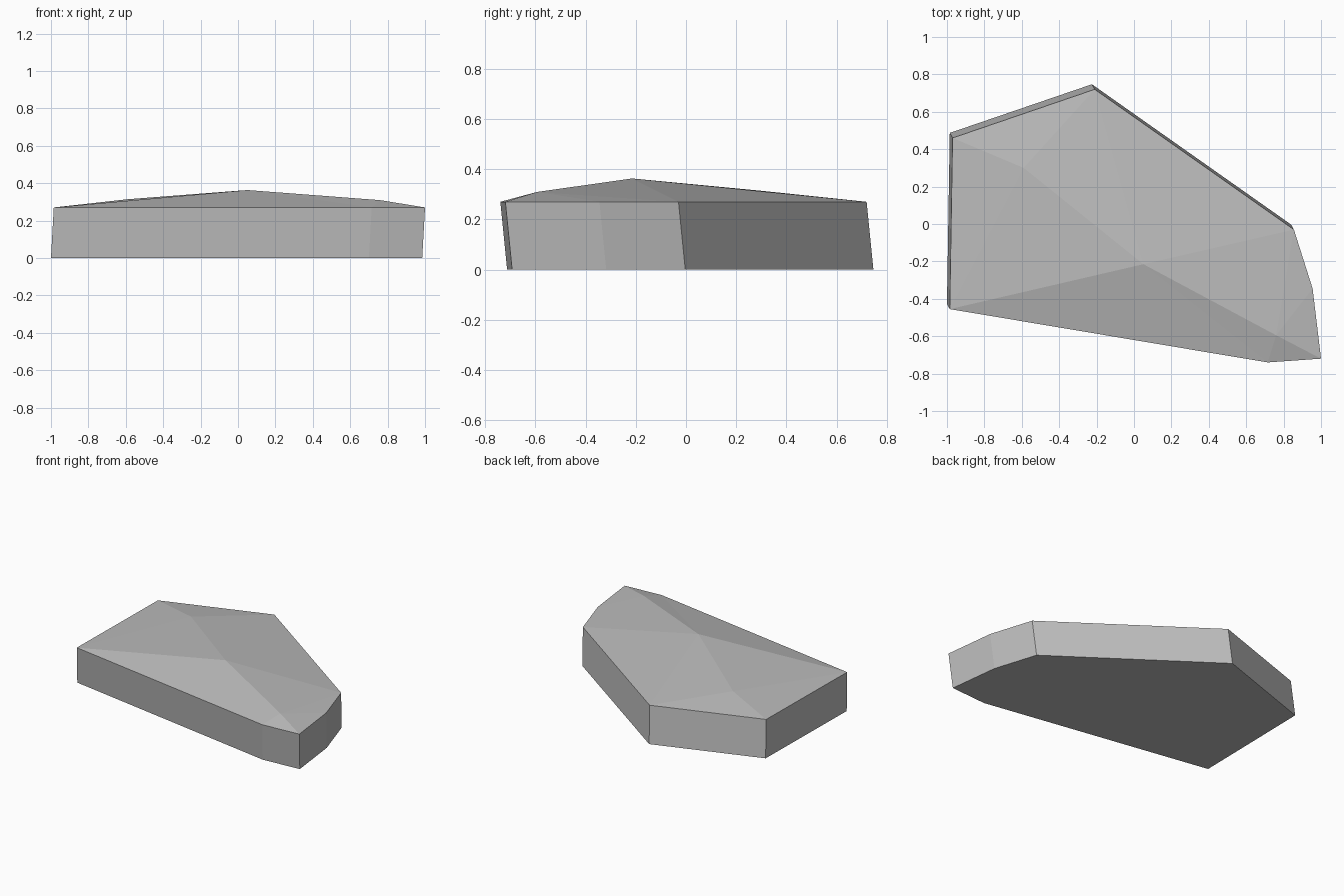
import bpy
import bmesh
from mathutils import Vector

cube = bpy.data.objects.get("Cube")
if cube:
    bpy.data.objects.remove(cube, do_unlink=True)

# Single stone colour
stone = bpy.data.materials.new("stone_grey")
stone.use_nodes = True
colour = (0.5, 0.5, 0.5, 1)
stone.diffuse_color = colour
bsdf = stone.node_tree.nodes["Principled BSDF"]
bsdf.inputs["Base Color"].default_value = colour
bsdf.inputs["Roughness"].default_value = 0.9

# Rim outline, counter-clockwise from the front right corner
rim_height = 0.27
lean = Vector((0.015, -0.027, rim_height))
outline = [(-0.985, -0.455), (0.715, -0.74), (1.0, -0.72), (0.955, -0.345),
           (0.855, -0.03), (-0.21, 0.72), (-0.97, 0.46)]

bm = bmesh.new()
rim = [bm.verts.new((x, y, rim_height)) for x, y in outline]
base = [bm.verts.new(v.co - lean) for v in rim]

# Flat underside and leaning side walls
bm.faces.new(base[::-1])
count = len(rim)
for i in range(count):
    j = (i + 1) % count
    bm.faces.new((base[i], base[j], rim[j], rim[i]))

# Raised points of the faceted top
peak = bm.verts.new((0.05, -0.215, 0.363))
back_bump = bm.verts.new((-0.59, 0.30, 0.314))
front_bump = bm.verts.new((0.76, -0.595, 0.309))


def fan(centre, ring):
    """Triangles from a raised point to each pair of ring points."""
    for a, b in zip(ring, ring[1:]):
        bm.faces.new((centre, a, b))


front_right, front_mid, front_left, side, back_left, back, back_right = rim
fan(front_bump, [peak, front_mid, front_left, side, back_left, peak])
fan(back_bump, [peak, back, back_right, front_right, peak])
fan(peak, [front_right, front_mid])
fan(peak, [back_left, back])

bmesh.ops.recalc_face_normals(bm, faces=bm.faces[:])
mesh = bpy.data.meshes.new("stone_slab")
bm.to_mesh(mesh)
bm.free()
mesh.materials.append(stone)
slab = bpy.data.objects.new("stone_slab", mesh)
bpy.context.collection.objects.link(slab)
